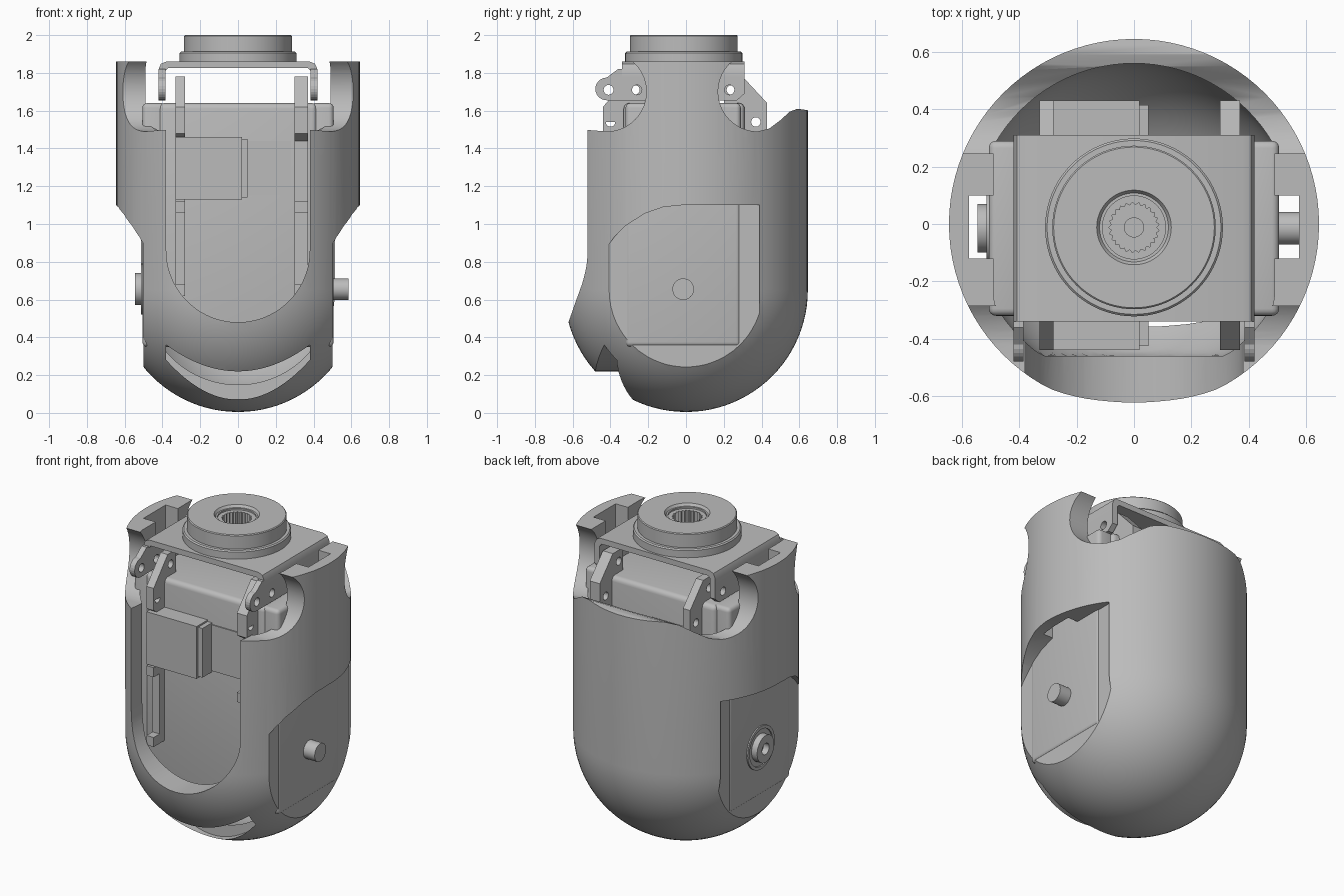
import bpy, bmesh
from math import sin, cos, pi, radians

cube = bpy.data.objects.get("Cube")
if cube:
    bpy.data.objects.remove(cube, do_unlink=True)

grey = bpy.data.materials.new("plain grey")
grey.use_nodes = True
grey.diffuse_color = (0.5, 0.5, 0.5, 1)
grey.node_tree.nodes["Principled BSDF"].inputs["Base Color"].default_value = (0.5, 0.5, 0.5, 1)


def finish(name, bm):
    bmesh.ops.recalc_face_normals(bm, faces=bm.faces)
    mesh = bpy.data.meshes.new(name)
    bm.to_mesh(mesh)
    bm.free()
    ob = bpy.data.objects.new(name, mesh)
    bpy.context.collection.objects.link(ob)
    mesh.materials.append(grey)
    return ob


def activate(ob):
    bpy.ops.object.select_all(action="DESELECT")
    ob.select_set(True)
    bpy.context.view_layer.objects.active = ob


def smooth(ob, angle=30):
    activate(ob)
    bpy.ops.object.shade_smooth_by_angle(angle=radians(angle))


def cut(ob, *cutters):
    for c in cutters:
        c.hide_render = True
        mod = ob.modifiers.new("cut", "BOOLEAN")
        mod.operation, mod.solver, mod.object = "DIFFERENCE", "EXACT", c
        activate(ob)
        bpy.ops.object.modifier_apply(modifier=mod.name)
        bpy.data.objects.remove(c, do_unlink=True)


def prism(name, pts, axis, a, b):
    """Extrude a 2D outline along x (y,z), y (x,z) or z (x,y)."""
    place = {"x": lambda p, d: (d, p[0], p[1]),
             "y": lambda p, d: (p[0], d, p[1]),
             "z": lambda p, d: (p[0], p[1], d)}[axis]
    bm = bmesh.new()
    low = [bm.verts.new(place(p, a)) for p in pts]
    high = [bm.verts.new(place(p, b)) for p in pts]
    bm.faces.new(low)
    bm.faces.new(high)
    for i in range(len(pts)):
        j = (i + 1) % len(pts)
        bm.faces.new((low[i], low[j], high[j], high[i]))
    return finish(name, bm)


def box(name, x, y, z, bevel=0):
    ob = prism(name, [(x[0], y[0]), (x[1], y[0]), (x[1], y[1]), (x[0], y[1])], "z", *z)
    if bevel:
        mod = ob.modifiers.new("round", "BEVEL")
        mod.width, mod.segments = bevel, 4
        activate(ob)
        bpy.ops.object.modifier_apply(modifier=mod.name)
        smooth(ob)
    return ob


def lathe(name, profile, n=96, centre_y=0):
    bm = bmesh.new()
    vs = [bm.verts.new((r, 0, z)) for r, z in profile]
    es = [bm.edges.new(e) for e in zip(vs, vs[1:])]
    bmesh.ops.spin(bm, geom=vs + es, cent=(0, 0, 0), axis=(0, 0, 1), angle=2 * pi, steps=n)
    bmesh.ops.remove_doubles(bm, verts=bm.verts, dist=1e-5)
    bmesh.ops.translate(bm, verts=bm.verts, vec=(0, centre_y, 0))
    return finish(name, bm)


def arc(cy, cz, r, start, end, n=24):
    steps = [radians(start + (end - start) * i / n) for i in range(n + 1)]
    return [(cy + r * cos(t), cz + r * sin(t)) for t in steps]


def circle(cy, cz, r, n=32):
    return arc(cy, cz, r, 0, 360, n)[:-1]


def capsule(name, r, top):
    bowl = [(max(y, 0), z) for y, z in arc(0, 0.65, r, -90, 0)]
    bowl[0] = (0, 0.65 - r)
    return lathe(name, bowl + [(r, top), (0, top)])


# Round-bottomed shell with a flat-sided cavity
shell = capsule("shell", 0.645, 1.95)
cavity = capsule("cavity_cutter", 0.56, 2.3)
for v in cavity.data.vertices:
    v.co.x = min(max(v.co.x, -0.49), 0.49)
    v.co.y = max(v.co.y, -0.46)
cut(shell, cavity)

# Rim line: low front, two tall ears, raised back
rim = [(-0.8, 1.5), (-0.55, 1.5)] + arc(-0.42, 1.7, 0.21, -90, 50) \
    + arc(0.38, 1.7, 0.21, 130, 270) \
    + [(0.44, 1.505), (0.5, 1.55), (0.55, 1.595), (0.59, 1.61), (0.8, 1.58), (0.8, 2.5), (-0.8, 2.5)]
cut(shell, prism("rim_cutter", rim, "x", -0.9, 0.9))

# Tall U-shaped front window
window = arc(0, 0.86, 0.38, 180, 360, 40) + [(0.38, 2.5), (-0.38, 2.5)]
cut(shell, prism("window_cutter", window, "y", -0.9, -0.3))

# Crescent slot below the window
xs = [0.38 * (i / 16 - 1) for i in range(33)]
slot = [(x, 0.22 + 0.14 * (x / 0.38) ** 2) for x in xs] \
    + [(x, 0.07 + 0.21 * (x / 0.38) ** 2) for x in reversed(xs)]
cut(shell, prism("slot_cutter", slot, "y", -0.9, -0.25))

# Flat side recesses and the notch inside each ear
recess = [(0.39, -0.2), (0.39, 1.1), (-0.02, 1.1), (-0.12, 1.09), (-0.22, 1.055),
          (-0.32, 0.99), (-0.38, 0.93), (-0.41, 0.89), (-0.6, 0.8), (-0.6, -0.2)]
for s in (-1, 1):
    cut(shell, prism("recess_cutter", recess, "x", s * 0.5, s * 0.9),
        box("notch_cutter", sorted((s * 0.4, s * 0.575)), (-0.12, 0.1), (1.0, 2.3)))
smooth(shell, 35)

# Servo body, side covers and connector blocks
box("servo_body", (-0.42, 0.42), (-0.33, 0.31), (0.35, 1.64), 0.03)
for side, s in (("right", -1), ("left", 1)):
    box(side + "_servo_cover", sorted((s * 0.38, s * 0.506)), (-0.32, 0.29), (0.35, 1.64), 0.025)
for place, y in (("front", (-0.44, -0.3)), ("back", (0.28, 0.43))):
    box(place + "_connector", (-0.33, 0.02), y, (1.13, 1.46))
    box(place + "_connector_lip", (0.0, 0.05), (y[0] + 0.015, y[1] - 0.015), (1.14, 1.45))
box("front_label_plate", (0.05, 0.28), (-0.337, -0.32), (1.15, 1.44))

# Side frames that carry the servo
frame = [(-0.44, 1.48), (-0.44, 1.62), (-0.3, 1.78), (-0.22, 1.78), (-0.22, 1.6),
         (0.2, 1.6), (0.2, 1.78), (0.3, 1.78), (0.43, 1.64), (0.43, 1.48),
         (0.38, 1.44), (0.38, 0.62), (-0.38, 0.62), (-0.38, 1.44)]
for side, a, b in (("right", -0.33, -0.28), ("left", 0.3, 0.37)):
    ob = prism(side + "_frame", frame, "x", a, b)
    cut(ob, *[prism("hole_cutter", circle(y, z, 0.025, 20), "x", a - 0.1, b + 0.1)
              for y, z in ((-0.4, 1.54), (0.37, 1.54), (0.24, 1.71), (-0.27, 1.71))])
    for i, z in enumerate((0.62, 1.06, 1.54)):
        box(f"{side}_frame_lug_{i + 1}", (a, b), (-0.44, -0.3), (z, z + 0.06))

# Top bracket: bent plate, side legs and front tabs
plate = [(-0.42, 1.78), (-0.42, 1.82), (-0.408, 1.848), (-0.38, 1.86)]
inner = [(-0.385, 1.78), (-0.385, 1.81), (-0.37, 1.825)]
outline = plate + [(-x, z) for x, z in reversed(plate)] \
    + [(-x, z) for x, z in inner] + list(reversed(inner))
smooth(prism("bracket_plate", outline, "y", -0.34, 0.31))
leg = [(0.31, 1.8), (-0.36, 1.82), (-0.42, 1.775)] + arc(-0.42, 1.715, 0.06, 90, 270, 12) \
    + [(-0.33, 1.655), (0.27, 1.655), (0.31, 1.69)]
for side, a, b in (("right", -0.42, -0.385), ("left", 0.385, 0.42)):
    ob = prism(side + "_bracket_leg", leg, "x", a, b)
    cut(ob, *[prism("hole_cutter", circle(y, 1.71, 0.026, 20), "x", a - 0.1, b + 0.1)
              for y in (-0.41, -0.26, 0.23)])

# Turntable with a splined socket
turntable = lathe("turntable", [(0, 1.85), (0.31, 1.85), (0.31, 1.905), (0.303, 1.912), (0.285, 1.912),
                                (0.285, 1.995), (0.28, 2.0), (0.13, 2.0), (0.12, 1.985),
                                (0.11, 1.985), (0.11, 1.975), (0, 1.975)], 80, -0.012)
teeth = [((0.088 if i % 2 else 0.078) * cos(pi * i / 25),
          (0.088 if i % 2 else 0.078) * sin(pi * i / 25) - 0.012) for i in range(50)]
cut(turntable, prism("spline_cutter", teeth, "z", 1.9, 2.2))
smooth(turntable)
smooth(prism("socket_screw", circle(0, -0.012, 0.035), "z", 1.88, 1.92))

# Pivot pins on both sides
smooth(prism("left_pin", circle(-0.015, 0.655, 0.057), "x", 0.45, 0.585))
hub = prism("right_hub", circle(-0.015, 0.655, 0.085), "x", -0.545, -0.45)
cut(hub, prism("hole_cutter", circle(-0.015, 0.655, 0.035), "x", -0.7, -0.5))
smooth(hub)
ring = prism("right_hub_ring", circle(-0.015, 0.655, 0.135), "x", -0.514, -0.49)
cut(ring, prism("hole_cutter", circle(-0.015, 0.655, 0.115), "x", -0.7, -0.3))
smooth(ring)
